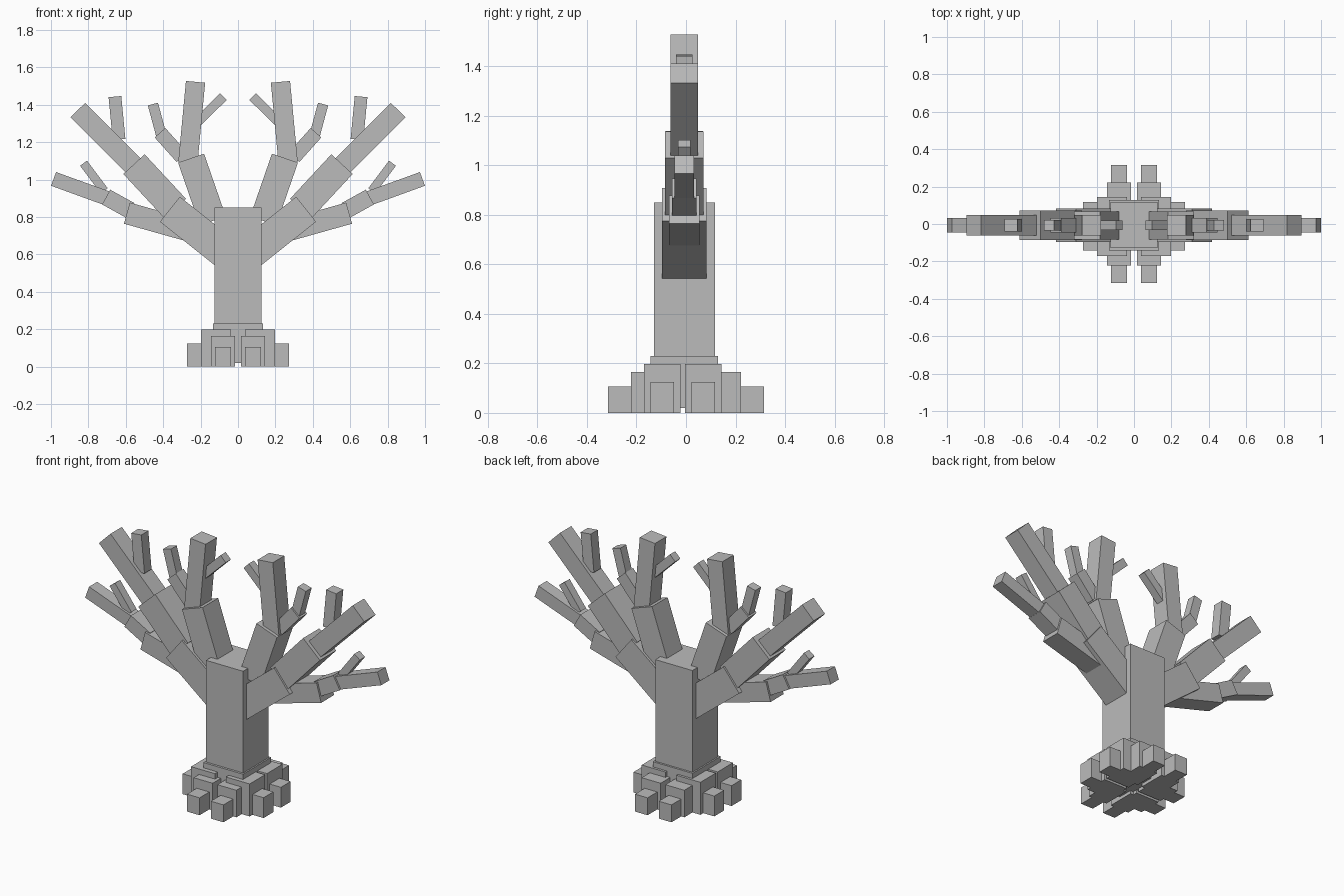
import bpy
from math import atan2
from mathutils import Vector, Matrix

cube = bpy.data.objects.get("Cube")
if cube:
    bpy.data.objects.remove(cube, do_unlink=True)

# Single bark material
bark = bpy.data.materials.new("grey_bark")
bark.use_nodes = True
bark.diffuse_color = (0.5, 0.5, 0.5, 1)
bsdf = next(n for n in bark.node_tree.nodes if n.type == 'BSDF_PRINCIPLED')
bsdf.inputs["Base Color"].default_value = bark.diffuse_color
bsdf.inputs["Roughness"].default_value = 0.9

MID_Y = -0.007


def block(name, centre, size, tilt=0.0):
    """Box with baked size, tilted about the y axis."""
    bpy.ops.mesh.primitive_cube_add(size=1)
    ob = bpy.context.object
    ob.name = name
    ob.data.transform(Matrix.Diagonal((*size, 1)))
    ob.location = centre
    ob.rotation_euler = (0, tilt, 0)
    ob.data.materials.append(bark)
    return ob


def span(name, low, high):
    """Upright box between two opposite corners."""
    low, high = Vector(low), Vector(high)
    return block(name, (low + high) / 2,
                 [abs(c) for c in high - low])


def limb(name, start, end, width, depth):
    """Square beam between two (x, z) points, made on both sides."""
    for side, s in (("left", 1), ("right", -1)):
        a = Vector((s * start[0], MID_Y, start[1]))
        b = Vector((s * end[0], MID_Y, end[1]))
        d = b - a
        block(f"{side}_{name}", (a + b) / 2, (width, depth, d.length),
              atan2(d.x, d.z))


# Trunk and collar
span("trunk", (-0.125, -0.129, 0.02), (0.125, 0.117, 0.85))
span("trunk_collar", (-0.134, -0.143, 0.02), (0.134, 0.129, 0.23))

# Stepped roots in each quarter
for side, sx in (("left", 1), ("right", -1)):
    for end, sy in (("front", -1), ("back", 1)):
        tag = f"{side}_{end}_root"
        shift = -0.013
        span(tag + "_core", (sx * 0.037, shift + sy * 0.009, 0),
             (sx * 0.198, shift + sy * 0.157, 0.198))
        span(tag + "_step", (sx * 0.016, sy * 0.05, 0),
             (sx * 0.144, sy * 0.222, 0.165))
        span(tag + "_tip", (sx * 0.038, sy * 0.15, 0),
             (sx * 0.123, sy * 0.316, 0.106))
        span(tag + "_side_tip", (sx * 0.15, shift + sy * 0.036, 0),
             (sx * 0.273, shift + sy * 0.13, 0.124))

# Main limb
limb("main_limb_base", (0.013, 0.563), (0.364, 0.842), 0.171, 0.18)
limb("main_limb_middle", (0.335, 0.845), (0.556, 1.083), 0.155, 0.157)
limb("main_limb_end", (0.545, 1.06), (0.856, 1.372), 0.11, 0.11)
limb("main_limb_twig", (0.636, 1.215), (0.658, 1.444), 0.068, 0.068)

# Upper limb
limb("upper_limb_base", (0.135, 0.78), (0.251, 1.115), 0.147, 0.15)
limb("upper_limb_end", (0.268, 1.09), (0.227, 1.523), 0.103, 0.11)
limb("upper_inner_twig", (0.215, 1.31), (0.078, 1.444), 0.05, 0.05)
limb("upper_outer_twig_base", (0.30, 1.12), (0.417, 1.251), 0.076, 0.076)
limb("upper_outer_twig_end", (0.408, 1.23), (0.455, 1.404), 0.056, 0.056)

# Lower limb
limb("lower_limb_base", (0.27, 0.73), (0.594, 0.821), 0.117, 0.125)
limb("lower_limb_middle", (0.575, 0.835), (0.705, 0.907), 0.09, 0.1)
limb("lower_limb_end", (0.68, 0.893), (0.986, 1.004), 0.078, 0.078)
limb("lower_limb_twig", (0.715, 0.94), (0.826, 1.088), 0.046, 0.05)
